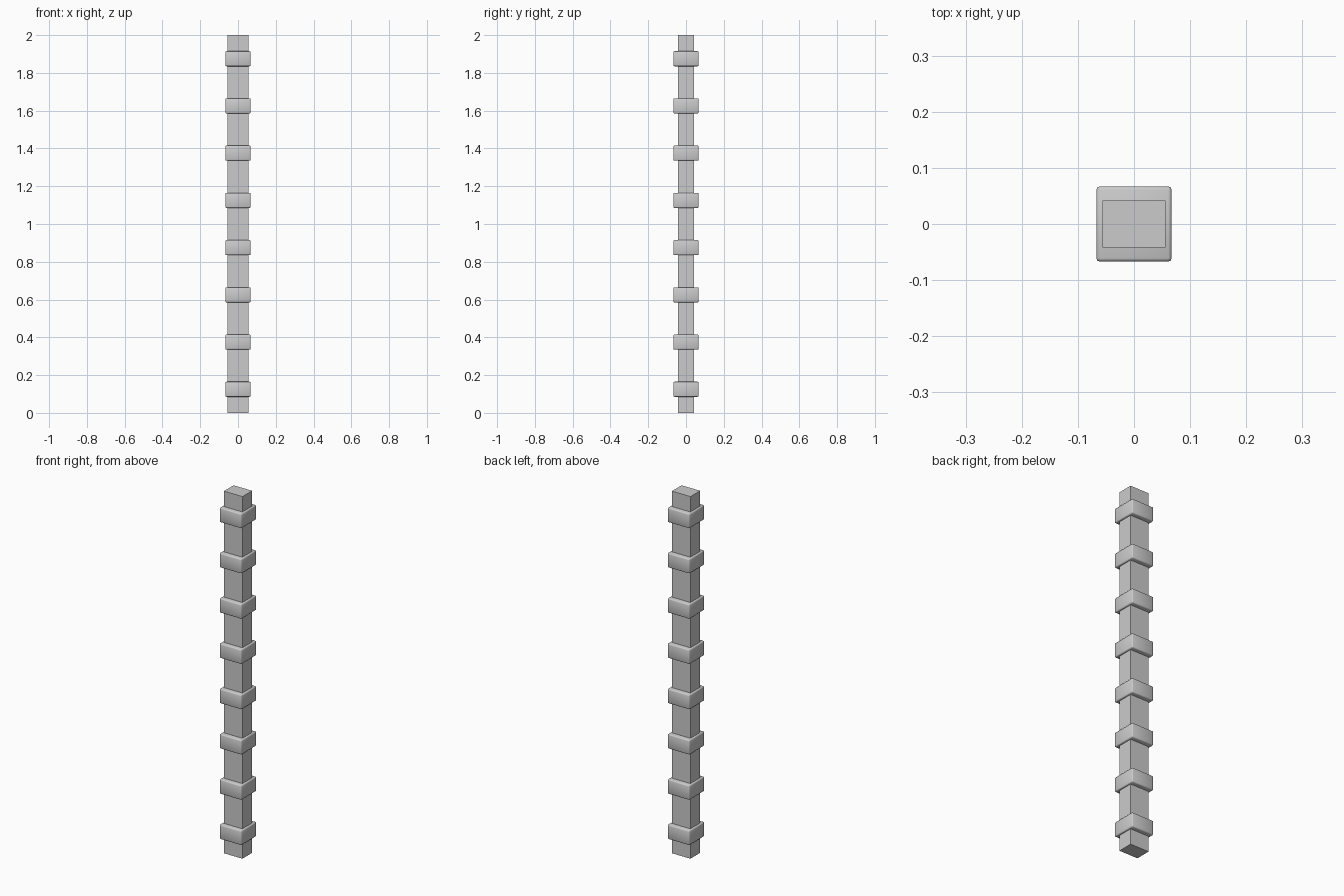
import bpy

if "Cube" in bpy.data.objects:
    bpy.data.objects.remove(bpy.data.objects["Cube"])


def box(name, size, z):
    bpy.ops.mesh.primitive_cube_add(size=1, location=(0, 0, z))
    ob = bpy.context.object
    ob.name = name
    ob.scale = size
    bpy.ops.object.transform_apply(location=False, rotation=False, scale=True)
    return ob


# Long rectangular core
box("post_core", (0.113, 0.084, 2.0), 1.0)

# Eight evenly spaced square collars with softened edges
for i in range(8):
    collar = box(f"collar_{i + 1}", (0.134, 0.134, 0.08), 0.125 + 0.25 * i)
    bevel = collar.modifiers.new("soft_edges", 'BEVEL')
    bevel.width = 0.006
    bevel.segments = 2
    bpy.ops.object.shade_smooth()
